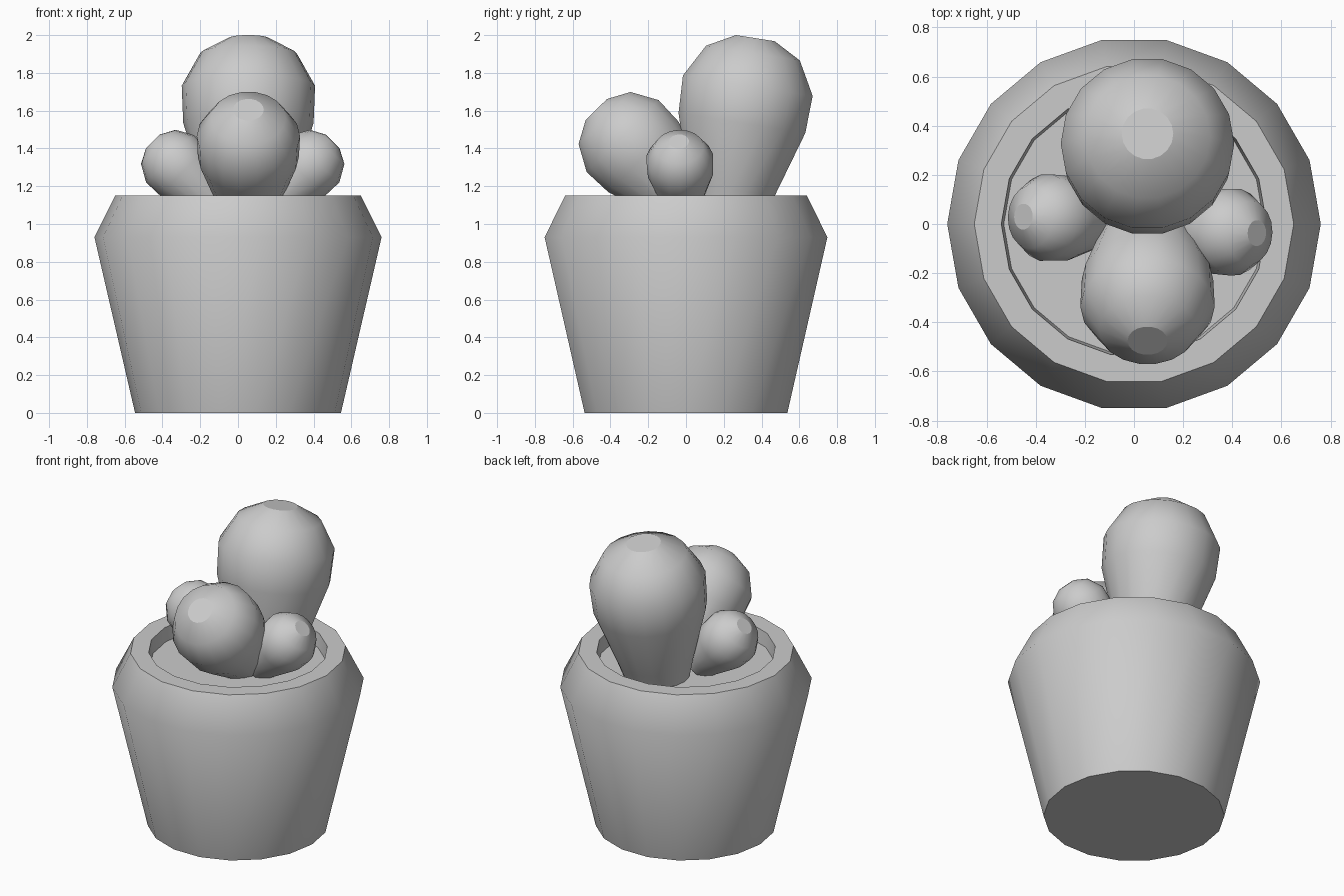
import bpy, bmesh, math
from mathutils import Vector

if "Cube" in bpy.data.objects:
    bpy.data.objects.remove(bpy.data.objects["Cube"])

SIDES = 18


def lathe(name, profile, origin=(0, 0, 0), axis=(0, 0, 1), scale=1.0, flat_caps=False):
    """Spin (radius, height) points around an axis; close both ends with n-gons."""
    bm = bmesh.new()
    rings = []
    for r, z in profile:
        rings.append([bm.verts.new((r * math.cos(math.tau * i / SIDES),
                                    r * math.sin(math.tau * i / SIDES), z))
                      for i in range(SIDES)])
    for a, b in zip(rings, rings[1:]):
        for i in range(SIDES):
            j = (i + 1) % SIDES
            bm.faces.new((a[i], a[j], b[j], b[i])).smooth = True
    bm.faces.new(rings[0][::-1])
    bm.faces.new(rings[-1])
    bmesh.ops.recalc_face_normals(bm, faces=bm.faces[:])
    # tilt by the shortest turn, then scale and place
    rot = Vector((0, 0, 1)).rotation_difference(Vector(axis).normalized())
    for v in bm.verts:
        v.co = rot @ (v.co * scale) + Vector(origin)
    mesh = bpy.data.meshes.new(name)
    bm.to_mesh(mesh)
    bm.free()
    obj = bpy.data.objects.new(name, mesh)
    bpy.context.collection.objects.link(obj)
    if not flat_caps:
        bpy.ops.object.select_all(action='DESELECT')
        obj.select_set(True)
        bpy.context.view_layer.objects.active = obj
        bpy.ops.object.shade_smooth_by_angle(angle=math.radians(45))
    return obj


# pot with chamfered shoulder, flat rim and recessed soil floor
lathe("pot", [(0.545, 0), (0.76, 0.93), (0.65, 1.15), (0.54, 1.15), (0.53, 1.06)])

# cactus lobe profile, measured back from the flat tip at height 0
LOBE = [(0.20, -0.94), (0.235, -0.81), (0.345, -0.455), (0.353, -0.255),
        (0.255, -0.08), (0.105, 0)]

# four lobes: name, tip position, leaning direction, size
lobes = [
    ("large_lobe", (0.055, 0.367, 1.984), (0, 0.156, 0.988), 1.0),
    ("front_lobe", (0.055, -0.475, 1.605), (0, -0.71, 0.71), 0.775),
    ("left_lobe", (-0.45, 0.03, 1.437), (-0.70, 0.03, 0.71), 0.505),
    ("right_lobe", (0.50, -0.037, 1.437), (0.70, -0.03, 0.71), 0.505),
]
for name, tip, lean, size in lobes:
    lathe(name, LOBE, tip, lean, size, flat_caps=True)
